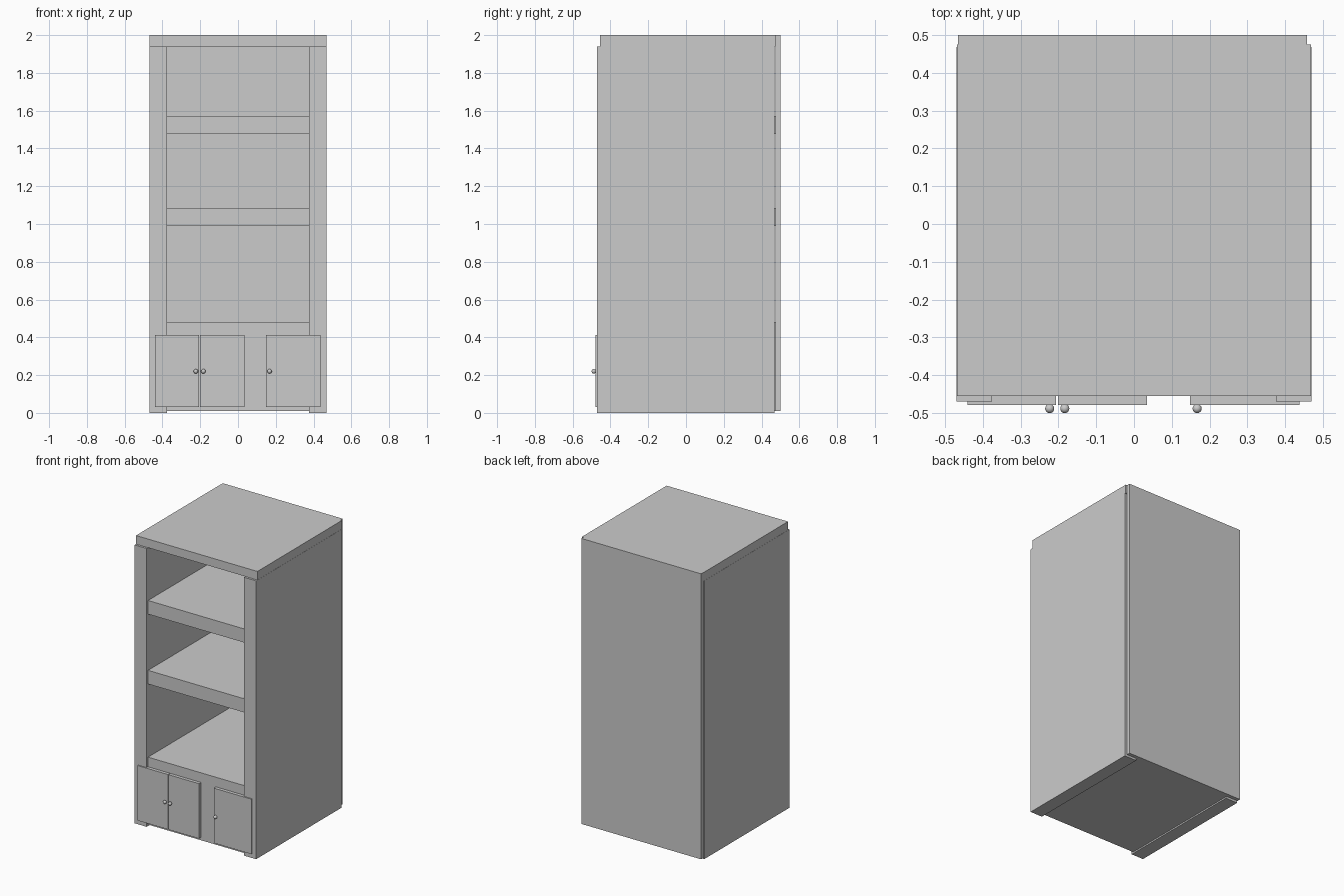
import bpy
from mathutils import Vector

if "Cube" in bpy.data.objects:
    bpy.data.objects.remove(bpy.data.objects["Cube"])


def box(name, lo, hi):
    lo, hi = Vector(lo), Vector(hi)
    bpy.ops.mesh.primitive_cube_add(size=1, location=(lo + hi) / 2)
    ob = bpy.context.object
    ob.name = name
    ob.scale = hi - lo
    bpy.ops.object.transform_apply(location=False, rotation=False, scale=True)
    return ob


def knob(name, x):
    bpy.ops.mesh.primitive_uv_sphere_add(segments=20, ring_count=12, radius=0.012,
                                         location=(x, -0.488, 0.22))
    bpy.context.object.name = name
    bpy.ops.object.shade_smooth_by_angle()


INNER, OUTER, FRONT, BACK = 0.375, 0.469, -0.455, 0.475

# thick side uprights, standing slightly proud of the shelves
box("side_left", (-OUTER, -0.47, 0), (-INNER, 0.468, 1.94))
box("side_right", (INNER, -0.47, 0), (OUTER, 0.468, 1.94))

# top slab and back panel
box("top_slab", (-0.468, FRONT, 1.94), (0.468, BACK, 2.0))
box("back_panel", (-0.466, BACK, 0.01), (0.457, 0.5, 2.0))

# base cabinet and shelves
for name, z0, z1 in (("base_cabinet", 0.01, 0.48),
                     ("lower_shelf", 0.99, 1.085),
                     ("upper_shelf", 1.477, 1.572)):
    box(name, (-INNER, FRONT, z0), (INNER, BACK, z1))

# doors with round knobs
for name, x0, x1, kx in (("door_left", -0.44, -0.206, -0.223),
                         ("door_middle", -0.201, 0.034, -0.183),
                         ("door_right", 0.148, 0.437, 0.167)):
    box(name, (x0, -0.478, 0.03), (x1, FRONT, 0.413))
    knob(name.replace("door", "knob"), kx)
